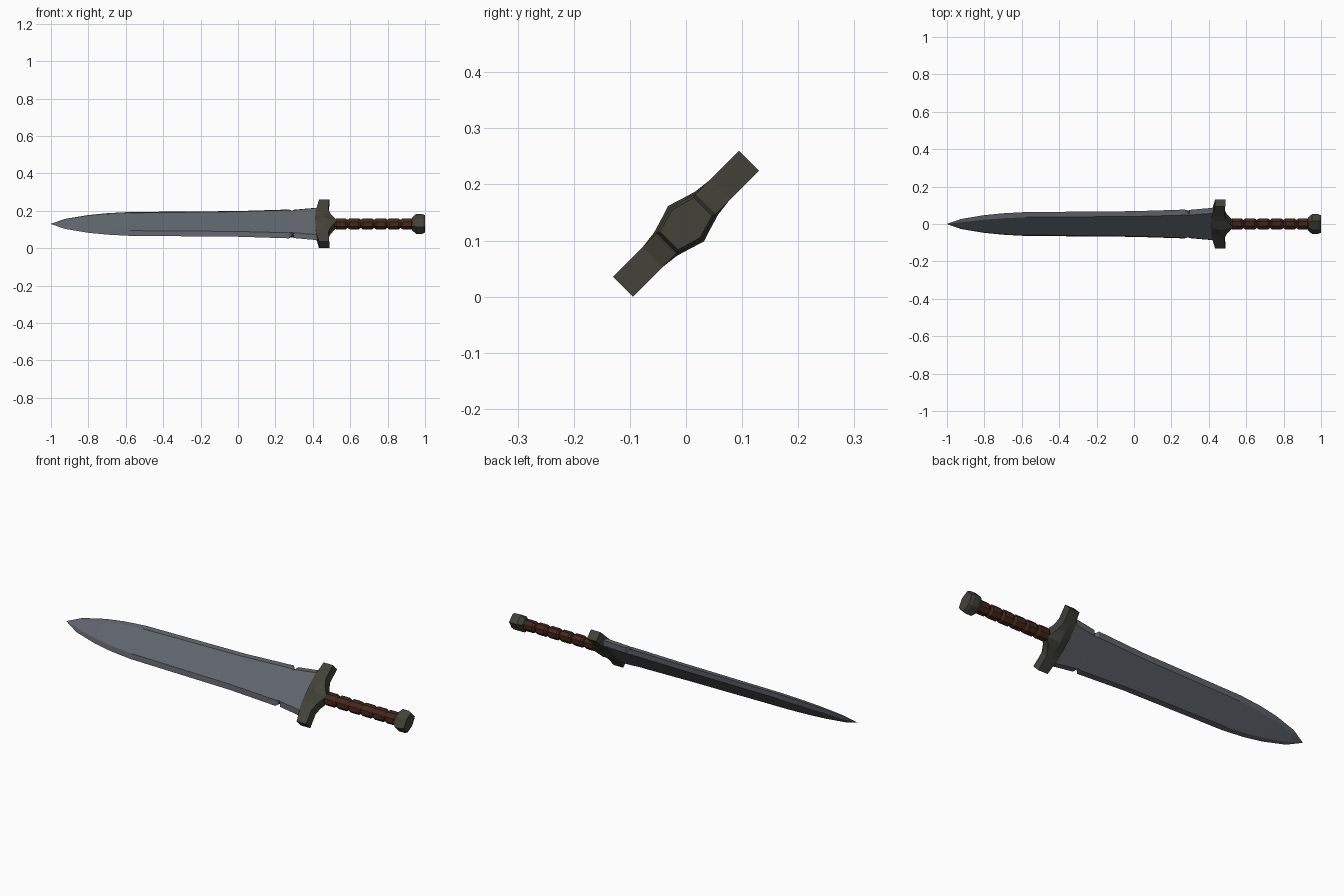
import bpy, bmesh, math
from mathutils import Matrix

if "Cube" in bpy.data.objects:
    bpy.data.objects.remove(bpy.data.objects["Cube"])

# The sword is modelled flat (x = length, y = width, z = thickness), then rolled 45 degrees
PLACE = Matrix.Translation((0, 0, 0.13)) @ Matrix.Rotation(math.radians(45), 4, 'X')


def material(name, rgb):
    m = bpy.data.materials.new(name)
    m.diffuse_color = (*rgb, 1)
    m.use_nodes = True
    m.node_tree.nodes["Principled BSDF"].inputs["Base Color"].default_value = m.diffuse_color
    return m


def loft(name, rings, mat):
    """Skin a list of equal-length point rings and cap both ends."""
    bm = bmesh.new()
    vs = [[bm.verts.new(p) for p in ring] for ring in rings]
    n = len(vs[0])
    for a, b in zip(vs, vs[1:]):
        for i in range(n):
            j = (i + 1) % n
            bm.faces.new((a[i], a[j], b[j], b[i]))
    bm.faces.new(vs[0])
    bm.faces.new(vs[-1])
    bmesh.ops.remove_doubles(bm, verts=bm.verts, dist=1e-5)
    bmesh.ops.recalc_face_normals(bm, faces=bm.faces)
    me = bpy.data.meshes.new(name)
    bm.to_mesh(me)
    bm.free()
    me.transform(PLACE)
    me.materials.append(mat)
    ob = bpy.data.objects.new(name, me)
    bpy.context.collection.objects.link(ob)
    return ob


steel = material("steel", (0.115, 0.13, 0.15))
iron = material("dark_iron", (0.055, 0.055, 0.042))
leather = material("leather", (0.06, 0.02, 0.012))

# Blade: bevelled hexagonal section with a notch pair near the guard
# x, edge half width, flat half width, half thickness
stations = [(-1.0, 0.001, 0.0005, 0.0005), (-0.925, 0.038, 0.022, 0.009),
            (-0.80, 0.067, 0.046, 0.013), (-0.70, 0.081, 0.058, 0.015),
            (-0.58, 0.090, 0.067, 0.016), (0.0, 0.097, 0.075, 0.018),
            (0.272, 0.109, 0.086, 0.019), (0.280, 0.100, 0.085, 0.019),
            (0.292, 0.084, 0.082, 0.019), (0.298, 0.107, 0.086, 0.019),
            (0.45, 0.126, 0.104, 0.020)]
loft("blade", [[(x, w, 0), (x, f, t), (x, -f, t), (x, -w, 0), (x, -f, -t), (x, f, -t)]
               for x, w, f, t in stations], steel)

# Guard: flared arms and a ridged hub pointing at the grip
# y, blade side x, ridge x, grip side x, rim half thickness, ridge half thickness
half = [(0, 0.415, 0.462, 0.53, 0.026, 0.045), (0.025, 0.415, 0.46, 0.512, 0.026, 0.037),
        (0.052, 0.415, 0.455, 0.495, 0.025, 0.029), (0.085, 0.416, 0.45, 0.483, 0.025, 0.025),
        (0.118, 0.425, 0.455, 0.485, 0.025, 0.025), (0.159, 0.433, 0.46, 0.488, 0.025, 0.025)]
sections = [(-s[0], *s[1:]) for s in reversed(half[1:])] + half
loft("guard", [[(a, y, t), (m, y, r), (b, y, t), (b, y, -t), (m, y, -r), (a, y, -t)]
               for y, a, m, b, t, r in sections], iron)


def round_ring(x, ry, rz, sides, turn=0.0):
    return [(x, ry * math.cos(2 * math.pi * i / sides + turn),
             rz * math.sin(2 * math.pi * i / sides + turn)) for i in range(sides)]


# Grip: six leather-wrapped bands separated by grooves
grip, count, start, end = [], 6, 0.515, 0.94
pitch = (end - start) / count
for k in range(count):
    x = start + k * pitch
    for u, s in ((0.02, 0.75), (0.16, 1.0), (0.84, 1.0), (0.98, 0.75)):
        grip.append(round_ring(x + u * pitch, 0.034 * s, 0.029 * s, 8, math.pi / 8))
loft("grip", grip, leather)

# Pommel: hexagonal knob, chamfered at both ends
loft("pommel", [[(x, y * s, z * s) for y, z in ((0.045, 0.024), (0, 0.037), (-0.045, 0.024),
                                                (-0.045, -0.024), (0, -0.037), (0.045, -0.024))]
                for x, s in ((0.93, 0.7), (0.952, 1.08), (0.985, 1.08), (1.0, 0.95))], iron)
